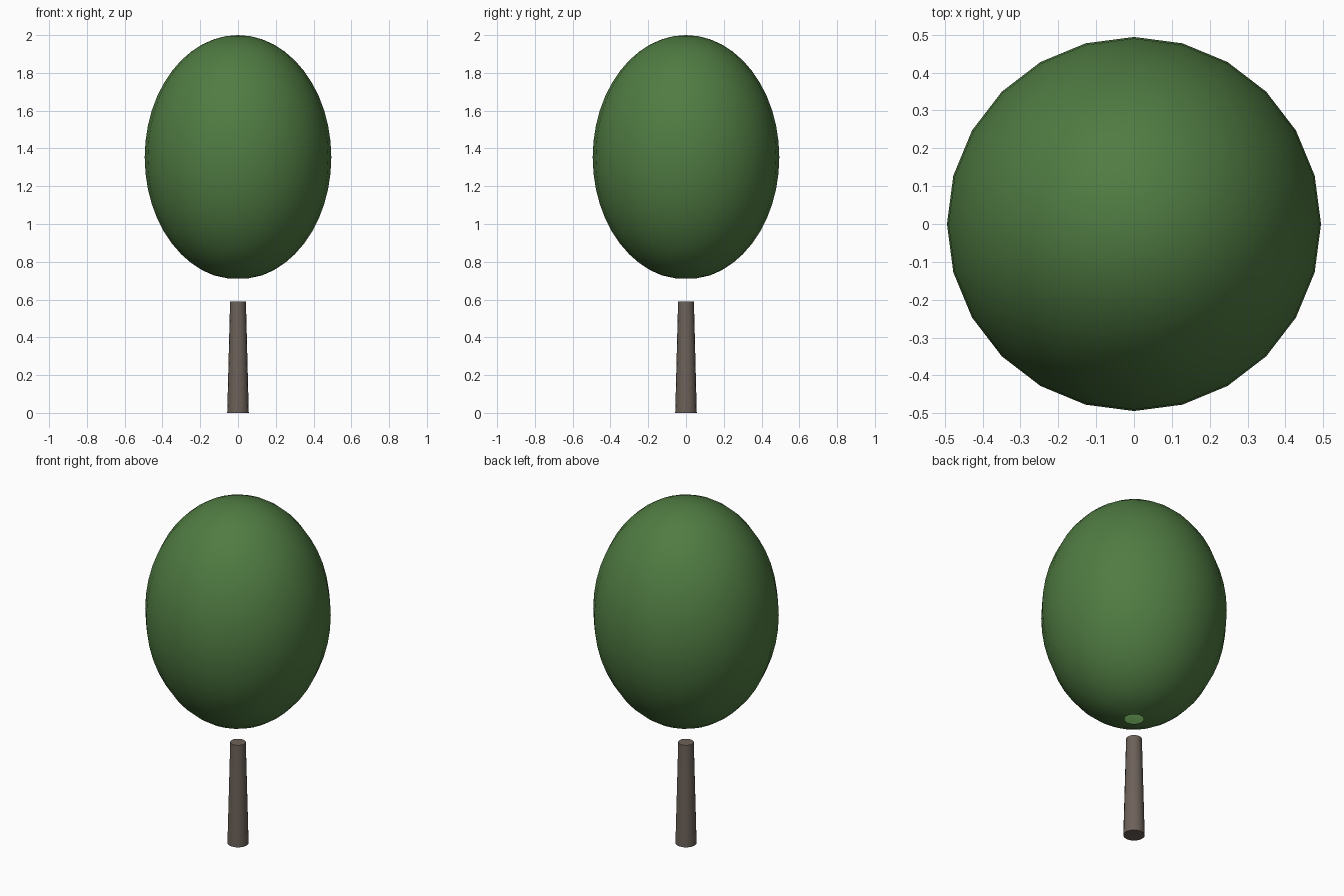
import bpy, bmesh
from mathutils import Matrix, Vector

if "Cube" in bpy.data.objects:
    bpy.data.objects.remove(bpy.data.objects["Cube"])


def add_part(name, bm, colour):
    bmesh.ops.recalc_face_normals(bm, faces=bm.faces)
    mesh = bpy.data.meshes.new(name)
    bm.to_mesh(mesh)
    bm.free()
    obj = bpy.data.objects.new(name, mesh)
    bpy.context.collection.objects.link(obj)
    mat = bpy.data.materials.new(name + "_colour")
    mat.diffuse_color = (*colour, 1)
    mat.use_nodes = True
    mat.node_tree.nodes["Principled BSDF"].inputs["Base Color"].default_value = mat.diffuse_color
    mesh.materials.append(mat)
    return obj


def smooth(obj, angle):
    bpy.ops.object.select_all(action='DESELECT')
    obj.select_set(True)
    bpy.context.view_layer.objects.active = obj
    bpy.ops.object.shade_smooth_by_angle(angle=angle)


# Trunk: tapered, capped cylinder
bm = bmesh.new()
bmesh.ops.create_cone(bm, cap_ends=True, segments=16, radius1=0.057,
                      radius2=0.042, depth=0.59,
                      matrix=Matrix.Translation((0, 0, 0.295)))
smooth(add_part("trunk", bm, (0.15, 0.12, 0.10)), 0.7)

# Crown: egg-round foliage floating above the trunk, small opening underneath
bm = bmesh.new()
bmesh.ops.create_uvsphere(bm, u_segments=24, v_segments=24, radius=1)
bm.verts.ensure_lookup_table()
pole = min(bm.verts, key=lambda v: v.co.z)
rim = [e.other_vert(pole) for e in pole.link_edges]
bmesh.ops.delete(bm, geom=[pole], context='VERTS')
bmesh.ops.scale(bm, vec=Vector((0.8, 0.8, 1)), verts=rim)
bmesh.ops.scale(bm, vec=Vector((0.494, 0.494, 0.647)), verts=bm.verts)
bmesh.ops.translate(bm, vec=Vector((0, 0, 1.353)), verts=bm.verts)
smooth(add_part("crown", bm, (0.08, 0.20, 0.055)), 0.7)
